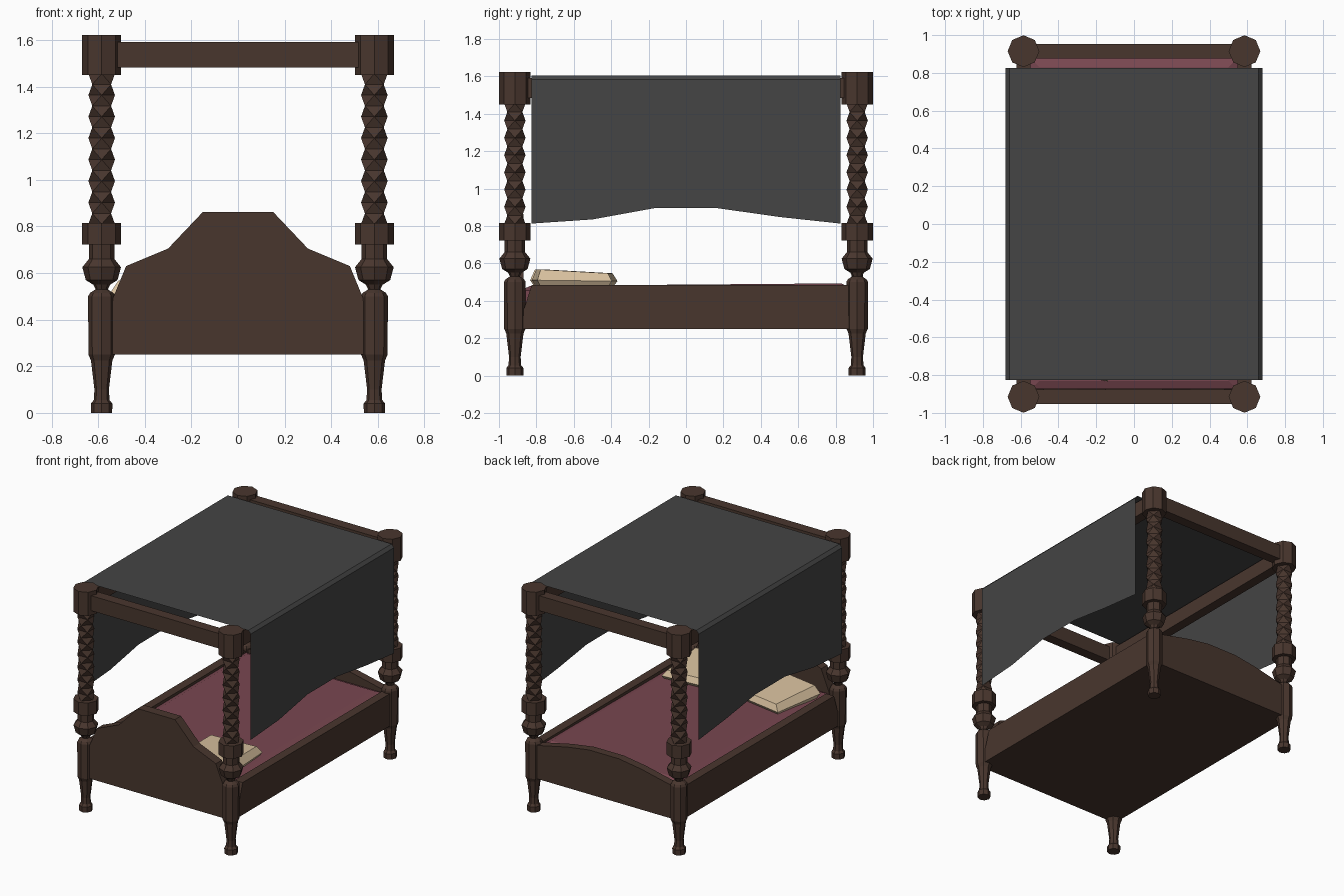
import bpy, bmesh, math
from mathutils import Matrix

if "Cube" in bpy.data.objects:
    bpy.data.objects.remove(bpy.data.objects["Cube"])


def material(name, col):
    m = bpy.data.materials.new(name)
    m.diffuse_color = (*col, 1)
    m.use_nodes = True
    m.node_tree.nodes["Principled BSDF"].inputs["Base Color"].default_value = m.diffuse_color
    return m


WOOD = material("dark_wood", (0.066, 0.037, 0.027))
CLOTH = material("grey_cloth", (0.058, 0.058, 0.058))
ROSE = material("rose_bedding", (0.19, 0.062, 0.08))
CREAM = material("cream_pillow", (0.70, 0.54, 0.35))


def finish(bm, name, mat, fix=True):
    if fix:
        bmesh.ops.recalc_face_normals(bm, faces=bm.faces)
    me = bpy.data.meshes.new(name)
    bm.to_mesh(me)
    bm.free()
    me.materials.append(mat)
    ob = bpy.data.objects.new(name, me)
    bpy.context.collection.objects.link(ob)
    return ob


def box(name, mat, lo, hi):
    bm = bmesh.new()
    size = [b - a for a, b in zip(lo, hi)]
    mid = [(a + b) / 2 for a, b in zip(lo, hi)]
    bmesh.ops.create_cube(bm, size=1, matrix=Matrix.Translation(mid) @ Matrix.Diagonal((*size, 1)))
    return finish(bm, name, mat)


def slab(name, mat, pts, offset):
    """Extrude a closed outline of 3D points along an offset."""
    bm = bmesh.new()
    f = bm.faces.new([bm.verts.new(p) for p in pts])
    r = bmesh.ops.extrude_face_region(bm, geom=[f])
    bmesh.ops.translate(bm, vec=offset, verts=[g for g in r["geom"] if isinstance(g, bmesh.types.BMVert)])
    return finish(bm, name, mat)


def rings(bm, data, n, cx, cy):
    """Stack of n-sided rings (z, radius, turn), joined and capped."""
    loops = [[bm.verts.new((cx + r * math.cos(t + 2 * math.pi * i / n),
                            cy + r * math.sin(t + 2 * math.pi * i / n), z)) for i in range(n)]
             for z, r, t in data]
    for (a, b), d in zip(zip(loops, loops[1:]), data[1:]):
        for i in range(n):
            j = (i + 1) % n
            if d[2]:
                bm.faces.new((a[i], a[j], b[i]))
                bm.faces.new((a[j], b[j], b[i]))
            else:
                bm.faces.new((a[i], a[j], b[j], b[i]))
    bm.faces.new(loops[0][::-1])
    bm.faces.new(loops[-1])


PX, PY = 0.585, 0.915

# turned posts: octagonal lower part, twisted shaft, octagonal cap
LOWER = [(0, .045), (.04, .046), (.055, .034), (.1, .031), (.225, .046), (.25, .057), (.5, .058),
         (.515, .05), (.53, .026), (.55, .036), (.57, .068), (.625, .083), (.66, .055), (.722, .055),
         (.722, .084), (.815, .084)]
for sx in (-1, 1):
    for sy in (-1, 1):
        bm = bmesh.new()
        x, y = sx * PX, sy * PY
        rings(bm, [(z, r, 0) for z, r in LOWER], 8, x, y)
        rings(bm, [(.81 + .0461 * k, .057, k * math.pi / 4) for k in range(15)], 4, x, y)
        rings(bm, [(1.45, .084, 0), (1.622, .084, 0)], 8, x, y)
        finish(bm, "post", WOOD)

# upper frame rails
for s in (-1, 1):
    box("end_top_rail", WOOD, (-PX, s * PY - .038, 1.483), (PX, s * PY + .038, 1.592))
    box("side_top_rail", WOOD, (s * PX - .036, -PY, 1.483), (s * PX + .036, PY, 1.592))

# bed base and side rails
box("bed_base", WOOD, (-.6, -.93, .25), (.6, .93, .3))
SIDE = [(-.9, .25), (-.9, .36), (-.865, .36), (-.825, .485), (.9, .485), (.9, .25)]
for s in (-1, 1):
    slab("side_rail", WOOD, [(s * .55, y, z) for y, z in SIDE], (s * .065, 0, 0))


# headboard and footboard from mirrored half outlines
def board(name, half, y, depth):
    pts = half + [(-x, z) for x, z in reversed(half)]
    slab(name, WOOD, [(x, y, z) for x, z in pts], (0, depth, 0))


board("headboard", [(-.55, .25), (-.55, .46), (-.48, .63), (-.3, .705), (-.15, .863)], -.94, .07)
board("footboard", [(-.55, .25), (-.55, .49), (-.3, .545), (-.12, .572)], .885, .06)

# mattress with sloped border
bm = bmesh.new()
rows = [[bm.verts.new(p) for p in ((-x, -y, z), (x, -y, z), (x, y, z + dz), (-x, y, z + dz))]
        for x, y, z, dz in ((.56, .89, .3, 0), (.56, .89, .455, .01), (.5, .83, .48, .013))]
for a, b in zip(rows, rows[1:]):
    for i in range(4):
        bm.faces.new((a[i], a[(i + 1) % 4], b[(i + 1) % 4], b[i]))
bm.faces.new(rows[0][::-1])
bm.faces.new(rows[-1])
finish(bm, "mattress", ROSE)

# pillows: chamfered blocks, a little turned, higher at the head
for cx, cy, turn in ((-.31, -.6, -10), (.28, -.61, 4)):
    bm = bmesh.new()
    rows = [[bm.verts.new(p) for p in ((-x, -y, z), (x, -y, z), (x, y, z - d), (-x, y, z - d))]
            for x, y, z, d in ((.19, .18, .475, 0), (.21, .2, .51, .005), (.175, .18, .567, .02))]
    for a, b in zip(rows, rows[1:]):
        for i in range(4):
            bm.faces.new((a[i], a[(i + 1) % 4], b[(i + 1) % 4], b[i]))
    bm.faces.new(rows[0][::-1])
    bm.faces.new(rows[-1])
    ob = finish(bm, "pillow", CREAM)
    ob.location = (cx, cy, 0)
    ob.rotation_euler.z = math.radians(turn)

# canopy cloth: thin sheet over the frame with a wavy hem on both sides
HEM = [(-.825, .813), (-.5, .835), (-.17, .895), (.17, .895), (.5, .848), (.825, .813)]
bm = bmesh.new()
cols = [[bm.verts.new((x, y, z)) for x, z in
         ((-.68, h), (-.68, 1.583), (-.66, 1.605), (.66, 1.605), (.68, 1.583), (.68, h))] for y, h in HEM]
for a, b in zip(cols, cols[1:]):
    for i in range(5):
        bm.faces.new((a[i], a[i + 1], b[i + 1], b[i]))
finish(bm, "canopy", CLOTH, fix=False)
for f in bpy.data.objects["canopy"].data.polygons[2:3]:
    if f.normal.z < 0:
        bpy.data.objects["canopy"].data.flip_normals()
